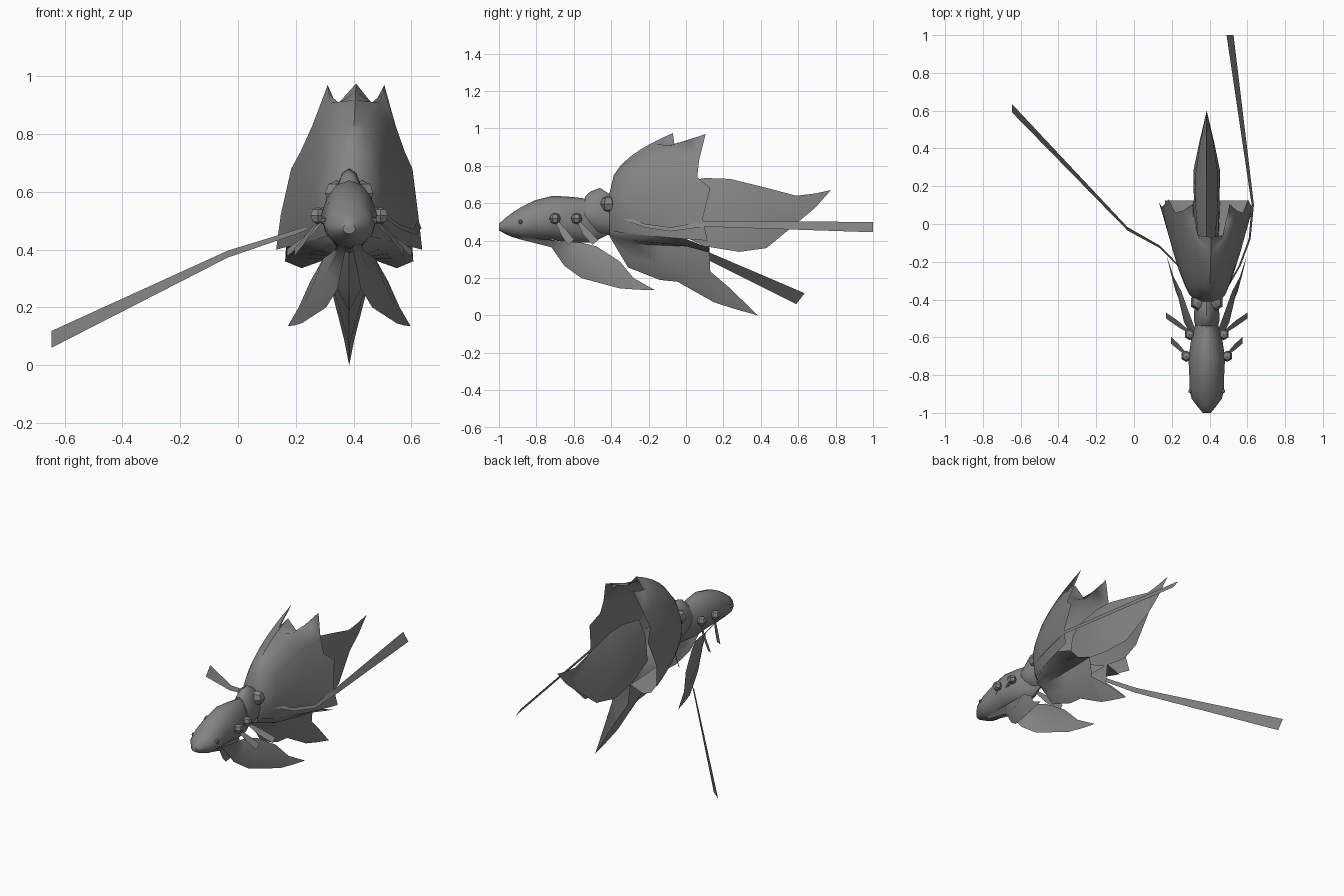
import bpy, bmesh, math
from mathutils import Vector

CX = 0.385   # the creature's own middle plane
grey = bpy.data.materials.new("dark_grey")
grey.diffuse_color = (.23, .23, .23, 1)


def finish(name, bm, smooth=40):
    bmesh.ops.remove_doubles(bm, verts=bm.verts[:], dist=0.0005)
    bmesh.ops.recalc_face_normals(bm, faces=bm.faces[:])
    me = bpy.data.meshes.new(name)
    bm.to_mesh(me)
    bm.free()
    me.materials.append(grey)
    ob = bpy.data.objects.new(name, me)
    bpy.context.collection.objects.link(ob)
    if smooth:
        bpy.ops.object.select_all(action='DESELECT')
        ob.select_set(True)
        bpy.context.view_layer.objects.active = ob
        bpy.ops.object.shade_smooth_by_angle(angle=math.radians(smooth))
    return ob


def add_grid(bm, rows, side=1):
    vs = [[bm.verts.new((CX + side * p[0], p[1], p[2])) for p in r] for r in rows]
    for a, b in zip(vs, vs[1:]):
        for i in range(len(a) - 1):
            bm.faces.new((a[i], a[i + 1], b[i + 1], b[i]))


def sheet(name, rows, smooth=40, sides=(1, -1)):
    """Thin surface through rows of (offset from middle, y, z), mirrored."""
    bm = bmesh.new()
    for s in sides:
        add_grid(bm, rows, s)
    return finish(name, bm, smooth)


def loft(name, sections, n=12, peak=0.0):
    """Closed rings (y, half width, z bottom, z top) along y."""
    rows = []
    for y, w, lo, hi in sections:
        c, h = (lo + hi) / 2, (hi - lo) / 2
        ring = []
        for i in range(n + 1):
            a = 2 * math.pi * (i % n) / n
            k = 1 - peak * max(0, math.cos(a)) * abs(math.sin(a))
            ring.append((w * k * math.sin(a), y, c + h * math.cos(a)))
        rows.append(ring)
    for at in (0, -1):   # close both ends to a point
        y, w, lo, hi = sections[at]
        cap = [(0, y, (lo + hi) / 2)] * (n + 1)
        rows.insert(0, cap) if at == 0 else rows.append(cap)
    bm = bmesh.new()
    add_grid(bm, rows)
    return finish(name, bm, 50)


def ribbon(name, path, sides):
    """Strip along (offset, y, z, width, tilt); tilt leans the width along y."""
    rows = []
    for x, y, z, w, t in path:
        d = Vector((0, math.sin(t), math.cos(t))) * w / 2
        p = Vector((x, y, z))
        rows.append([p - d, p + d])
    return sheet(name, rows, 40, sides)


def beads(name, x, y, z, r):
    bm = bmesh.new()
    for s in (1, -1):
        new = bmesh.ops.create_uvsphere(bm, u_segments=6, v_segments=4, radius=r)['verts']
        bmesh.ops.translate(bm, verts=new, vec=(CX + s * x, y, z))
    return finish(name, bm, 0)


# Head and collar
loft("head", [(-1.0, .022, .455, .49), (-.965, .05, .435, .522), (-.925, .08, .418, .552),
              (-.88, .09, .408, .58), (-.81, .092, .403, .615), (-.71, .097, .405, .64),
              (-.60, .081, .388, .633), (-.50, .05, .39, .62), (-.42, .015, .43, .60)], 12, .2)
loft("collar", [(-.54, .06, .48, .635), (-.51, .068, .45, .663), (-.46, .066, .43, .682),
                (-.41, .058, .43, .65), (-.36, .05, .44, .62)], 12, .6)
beads("eyes", .086, -.885, .50, .012)

# Beads on the cheeks and neck
beads("front_cheek_beads", .108, -.70, .518, .03)
beads("rear_cheek_beads", .09, -.585, .518, .03)
beads("neck_knots", .045, -.415, .595, .045)

# Small whisker strips below the cheek beads
ribbon("front_whiskers", [(.108, -.69, .50, .018, 1.0), (.15, -.65, .44, .04, .95),
                          (.19, -.615, .39, .045, .9)], (1, -1))
ribbon("rear_whiskers", [(.09, -.575, .50, .018, 1.0), (.15, -.53, .44, .04, .95),
                         (.215, -.485, .39, .04, .9)], (1, -1))

# Lower front fins: rows run lower edge, middle, upper edge
sheet("front_fins", [
    [(.01, -.90, .41), (.025, -.89, .415), (.04, -.88, .42)],
    [(.02, -.72, .365), (.04, -.70, .39), (.05, -.68, .40)],
    [(.04, -.65, .265), (.075, -.61, .325), (.06, -.56, .39)],
    [(.08, -.56, .20), (.12, -.52, .29), (.09, -.48, .37)],
    [(.165, -.355, .145), (.155, -.37, .215), (.135, -.355, .29)],
    [(.19, -.26, .138), (.18, -.27, .17), (.175, -.28, .20)],
    [(.213, -.165, .135)] * 3])

# Bell-shaped shell: columns run from the neck ring out to a jagged rim
rim = [(0, -.07, .975), (.064, -.06, .90), (.098, .105, .97), (.144, .07, .83),
       (.18, .06, .74), (.21, .13, .68), (.238, .09, .52), (.253, .115, .40)]
power = [.44, .44, .46, .46, .5, .53, .6, .7]


def shell_point(i, t):
    if i in (1, 3) and t < 1:    # notch columns follow their neighbours
        inner = min(t, .65)
        a, b = shell_point(i - 1, inner), shell_point(i + 1, inner)
        p = Vector(a).lerp(Vector(b), .5)
        p.x *= 1.06
        return p.lerp(Vector(rim[i]), max(0, t - .65) / .35)
    x, y, z = rim[i]
    a = math.radians(20 * i)
    nx, nz = .06 * math.sin(a), .54 + .11 * math.cos(a)
    f = t ** power[i]
    return (nx + (x - nx) * f, -.41 + (y + .41) * t, nz + (z - nz) * f)


shell = sheet("shell", [[shell_point(i, t) for i in range(8)]
                        for t in (0, .07, .18, .33, .5, .65, .82, 1)], 60)
for v in shell.data.vertices:   # the top leans slightly to one side
    v.co.x += .05 * max(0, v.co.z - .5)

# Belly: a shelf under the shell's lower edge, then a narrow keel
e = [shell_point(7, t) for t in (0, .25, .55, .78, 1)]
sheet("belly", [
    [e[0], (.04, -.41, .43), (.03, -.41, .43), (.015, -.41, .425), (0, -.41, .425)],
    [e[1], (.10, -.285, .40), (.05, -.29, .38), (.035, -.295, .31), (0, -.31, .257)],
    [e[2], (.14, -.12, .385), (.06, -.12, .375), (.045, -.13, .27), (0, -.14, .19)],
    [e[3], (.155, .0, .37), (.065, -.01, .37), (.05, -.02, .25), (0, -.045, .18)],
    [(.222, .125, .36), (.165, .125, .336), (.07, .125, .37), (.055, .13, .235),
     (0, .15, .07)]], 60)
sheet("belly_point", [
    [(.055, .13, .235), (.0275, .14, .1525), (0, .15, .07)],
    [(.03, .23, .15), (.018, .24, .09), (0, .26, .035)],
    [(0, .385, 0)] * 3], 50)

# Tall tail leaf, folded along its top ridge
sheet("tail_leaf", [
    [(0, -.07, .70), (.045, -.07, .60), (.06, -.07, .45)],
    [(0, .10, .735), (.06, .10, .60), (.068, .10, .37)],
    [(0, .235, .73), (.06, .26, .57), (.07, .285, .34)],
    [(0, .42, .685), (.035, .43, .54), (.04, .43, .36)],
    [(0, .59, .64), (0, .60, .58), (0, .60, .50)],
    [(0, .69, .652), (0, .69, .62), (0, .69, .575)],
    [(0, .775, .67)] * 3], 50)

# Two long trailing ribbons, posed differently on each side
ribbon("left_ribbon", [(-.105, -.28, .50, .02, .65), (-.16, -.21, .47, .02, .65),
                       (-.25, -.12, .44, .022, .65), (-.42, -.025, .385, .03, .65),
                       (-1.03, .612, .09, .073, .65)], (1,))
sheet("right_ribbon", [
    [(.105, -.35, .52), (.095, -.35, .54)], [(.18, -.22, .47), (.17, -.22, .49)],
    [(.232, -.08, .45), (.222, -.08, .47)], [(.25, .10, .475), (.238, .10, .505)],
    [(.142, 1.0, .445), (.105, 1.0, .50)]], 0, (1,))
